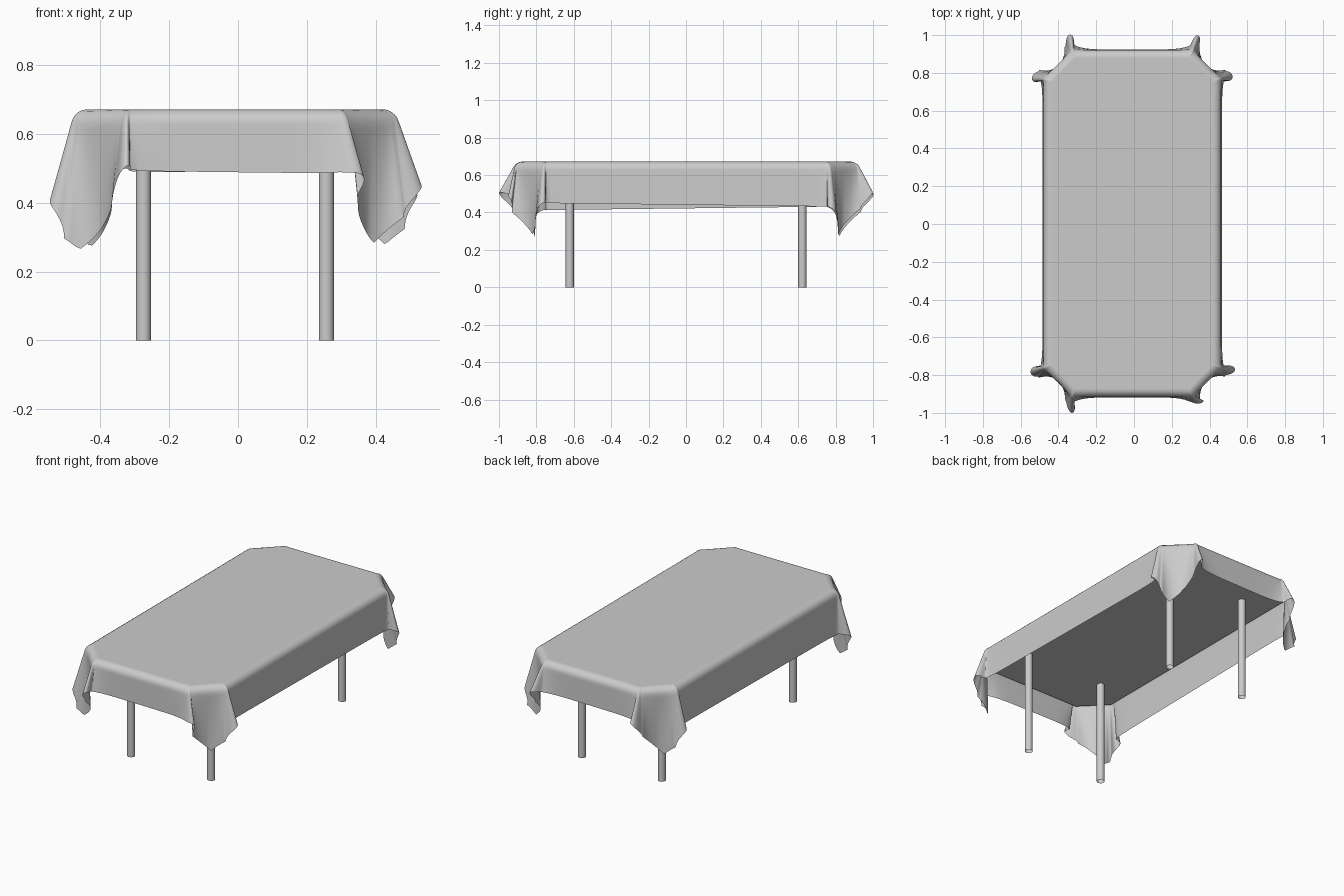
import bpy, bmesh, math
from mathutils import Vector, Matrix

if "Cube" in bpy.data.objects:
    bpy.data.objects.remove(bpy.data.objects["Cube"])

CX, CY = -0.009, 0.003       # table centre
TOP = 0.672                  # cloth height
HX, HY, CH = 0.43, 0.877, 0.127   # flat octagon under the cloth
BEND = 0.063                 # arc length of the bend over the table edge
ROT = 0.012                  # cloth lies slightly turned
HEM = (0.684, 0.703, 1.083, 1.08)  # cloth reach: right, left, front, back
# corner folds, one per octagon corner: direction x, y and how far they stick out
EARS = [(1, -0.1, 0.36), (0.97, 0.2, 0.27), (0.32, 0.95, 0.56), (-0.12, 1, 0.52),
        (-1, 0.05, 0.27), (-0.95, -0.3, 0.29), (0.0, -1, 0.56), (0.8, -0.55, 0.34)]


def octagon(grow=0.0):
    x, y = HX + grow, HY + grow
    c = CH + (2 - math.sqrt(2)) * grow
    q = [(x, -y + c), (x, y - c), (x - c, y), (-x + c, y),
         (-x, y - c), (-x, -y + c), (-x + c, -y), (x - c, -y)]
    return [Vector((a, b, 0)) for a, b in q]


def hem_length(p, n):
    """Distance from p along n to the border of the turned cloth rectangle."""
    r = Matrix.Rotation(ROT, 3, 'Z')
    p, n = r @ p, r @ n
    d = []
    if abs(n.x) > 1e-4:
        d.append((HEM[0] - p.x) / n.x if n.x > 0 else (-HEM[1] - p.x) / n.x)
    if abs(n.y) > 1e-4:
        d.append((HEM[3] - p.y) / n.y if n.y > 0 else (-HEM[2] - p.y) / n.y)
    return min(v for v in d if v > 0)


def finish(bm, name, angle=None):
    me = bpy.data.meshes.new(name)
    bm.to_mesh(me)
    bm.free()
    ob = bpy.data.objects.new(name, me)
    ob.location = (CX, CY, 0)
    bpy.context.collection.objects.link(ob)
    bpy.ops.object.select_all(action='DESELECT')
    ob.select_set(True)
    bpy.context.view_layer.objects.active = ob
    if angle:
        bpy.ops.object.shade_smooth_by_angle(angle=math.radians(angle))
    else:
        bpy.ops.object.shade_smooth()
    return ob


# Tablecloth: rays run outward from the octagon, bend over the edge and hang
V = octagon()
DOWN = Vector((0, 0, -1))
rays = []                    # (start point, outward direction, hanging direction)
for i in range(8):
    a, b = V[i], V[(i + 1) % 8]
    edge = b - a
    n = Vector((edge.y, -edge.x, 0)).normalized()
    # straight strip, flaring a little towards its ends
    base, reach = (-0.04, 0.035) if i % 2 else (0.02, 0.045)
    end = 0.06 if i in (0, 4) else 0.15
    ends = (0.15 if i % 2 else end)
    count = max(18, int(edge.length / 0.025))
    for k in range(count):
        f = k / count
        s = min(f, 1 - f) * edge.length
        flare = base + (ends - base) * math.exp(-s / reach)
        rays.append((a + edge * f, n, (DOWN + n * flare).normalized()))
    # fan at the corner, gathered into one protruding fold
    ex, ey, amp = EARS[(i + 1) % 8]
    ear = Vector((ex, ey, 0)).normalized()
    side = Vector((ear.y, -ear.x, 0))
    nxt = 0.15 if i % 2 == 0 else (0.06 if (i + 1) % 8 in (0, 4) else 0.15)
    steps = 20
    for k in range(steps):
        f = k / steps
        m = Matrix.Rotation(f * math.pi / 4, 3, 'Z') @ n
        w = math.sin(math.pi * f) ** 2
        h = m * (ends + (nxt - ends) * f) * (1 - w) + ear * amp * w
        h += side * 0.07 * math.sin(2 * math.pi * f) * math.sin(math.pi * f)
        rays.append((b.copy(), m, (DOWN + h).normalized()))

bm = bmesh.new()
ROWS, SUB = 20, 4
columns, ring = [], []
for p, n, d in rays:
    start = p + Vector((0, 0, TOP))
    if not ring or (ring[-1].co - start).length > 1e-6:
        ring.append(bm.verts.new(start))
    col = [ring[-1]]
    step = hem_length(p, n) / (ROWS * SUB)
    pos = start.copy()
    for r in range(ROWS * SUB):
        u = min((r + 0.5) * step / BEND, 1.0)
        pos += n.slerp(d, u) * step
        if (r + 1) % SUB == 0:
            col.append(bm.verts.new(pos))
    columns.append(col)
# the last fan ends on the first ray's apex
if (ring[-1].co - ring[0].co).length < 1e-6:
    old = ring.pop()
    for col in columns:
        if col[0] is old:
            col[0] = ring[0]
    bm.verts.remove(old)
top = bm.faces.new(ring)
for c0, c1 in zip(columns, columns[1:] + columns[:1]):
    for r in range(ROWS):
        quad = [c0[r], c0[r + 1], c1[r + 1], c1[r]]
        if quad[0] is quad[3]:
            quad.pop()
        bm.faces.new(quad)
bmesh.ops.inset_region(bm, faces=[top], thickness=0.02)
finish(bm, "tablecloth")

# Table top slab with cut corners
bm = bmesh.new()
face = bm.faces.new([bm.verts.new(v + Vector((0, 0, 0.63))) for v in octagon(0.024)])
up = bmesh.ops.extrude_face_region(bm, geom=[face])
bmesh.ops.translate(bm, vec=(0, 0, 0.027),
                    verts=[g for g in up["geom"] if isinstance(g, bmesh.types.BMVert)])
bmesh.ops.recalc_face_normals(bm, faces=bm.faces)
finish(bm, "table_top", 30)

# Round legs, open tubes
for yn, y in (("front", -0.625), ("back", 0.619)):
    for xn, x in (("left", -0.266), ("right", 0.266)):
        bm = bmesh.new()
        bmesh.ops.create_cone(bm, cap_ends=False, segments=32, radius1=0.022,
                              radius2=0.022, depth=0.64,
                              matrix=Matrix.Translation((x, y, 0.32)))
        finish(bm, f"{yn}_{xn}_leg", 30)
